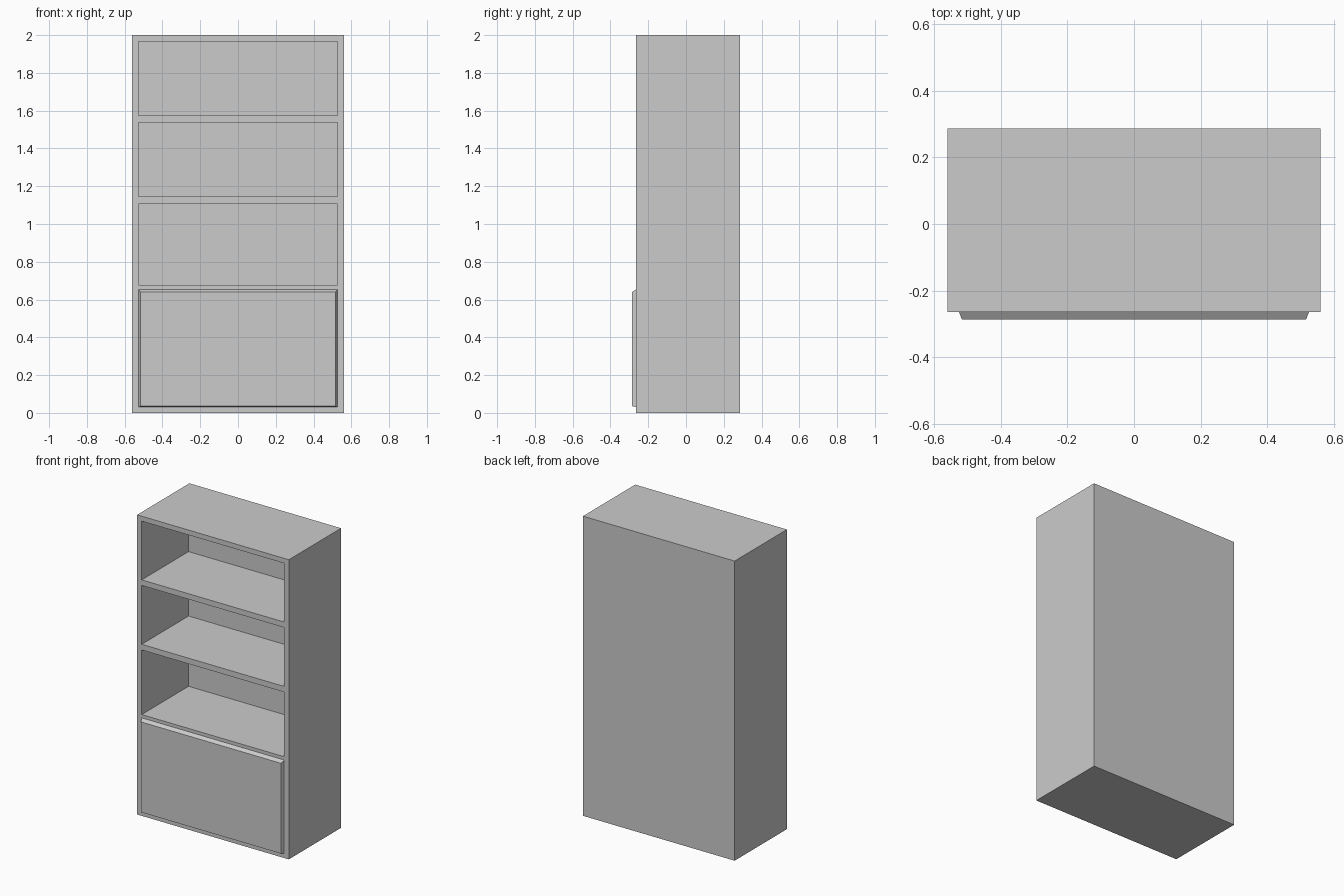
import bpy, bmesh
from mathutils import Vector

if "Cube" in bpy.data.objects:
    bpy.data.objects.remove(bpy.data.objects["Cube"])

FRONT, BACK, INNER_BACK, DOOR_FRONT = -0.264, 0.287, 0.23, -0.287
W, IN = 0.56, 0.526
DOOR_Z = (0.03, 0.654)
BAYS = [(0.676, 1.107), (1.145, 1.538), (1.575, 1.967)]


def add_object(name, bm):
    mesh = bpy.data.meshes.new(name)
    bm.to_mesh(mesh)
    bm.free()
    obj = bpy.data.objects.new(name, mesh)
    bpy.context.collection.objects.link(obj)
    return obj


# Cabinet: front frame grid, with outer edges pulled back and capped
bm = bmesh.new()
xs = [-W, -IN, IN, W]
zs = [0.0, *DOOR_Z] + [z for bay in BAYS for z in bay] + [2.0]
grid = [[bm.verts.new((x, FRONT, z)) for x in xs] for z in zs]
cells = {}
for r in range(len(zs) - 1):
    for c in range(3):
        cells[r, c] = bm.faces.new((grid[r][c], grid[r][c + 1],
                                    grid[r + 1][c + 1], grid[r + 1][c]))
rim = [e for e in bm.edges if e.is_boundary]
geom = bmesh.ops.extrude_edge_only(bm, edges=rim)["geom"]
back_verts = [g for g in geom if isinstance(g, bmesh.types.BMVert)]
bmesh.ops.translate(bm, verts=back_verts, vec=(0, BACK - FRONT, 0))
bmesh.ops.contextual_create(bm, geom=[e for e in bm.edges if e.is_boundary])

# Open bays: each opening is pushed in to the back panel
openings = [cells[3, 1], cells[5, 1], cells[7, 1]]
for f in bmesh.ops.extrude_discrete_faces(bm, faces=openings)["faces"]:
    bmesh.ops.translate(bm, verts=f.verts[:], vec=(0, INNER_BACK - FRONT, 0))
bmesh.ops.recalc_face_normals(bm, faces=bm.faces[:])

# The door fills this cell
bmesh.ops.delete(bm, geom=[cells[1, 1]], context='FACES_ONLY')
add_object("cabinet", bm)

# Door: raised panel with sloped edges
bm = bmesh.new()


def ring(x, z0, z1, y):
    return [bm.verts.new(Vector(p)) for p in
            ((-x, y, z0), (x, y, z0), (x, y, z1), (-x, y, z1))]


base = ring(IN, *DOOR_Z, FRONT)
face = ring(0.517, 0.036, 0.639, DOOR_FRONT)
bm.faces.new(face)
for i in range(4):
    j = (i + 1) % 4
    bm.faces.new((base[i], base[j], face[j], face[i]))
add_object("door", bm)
